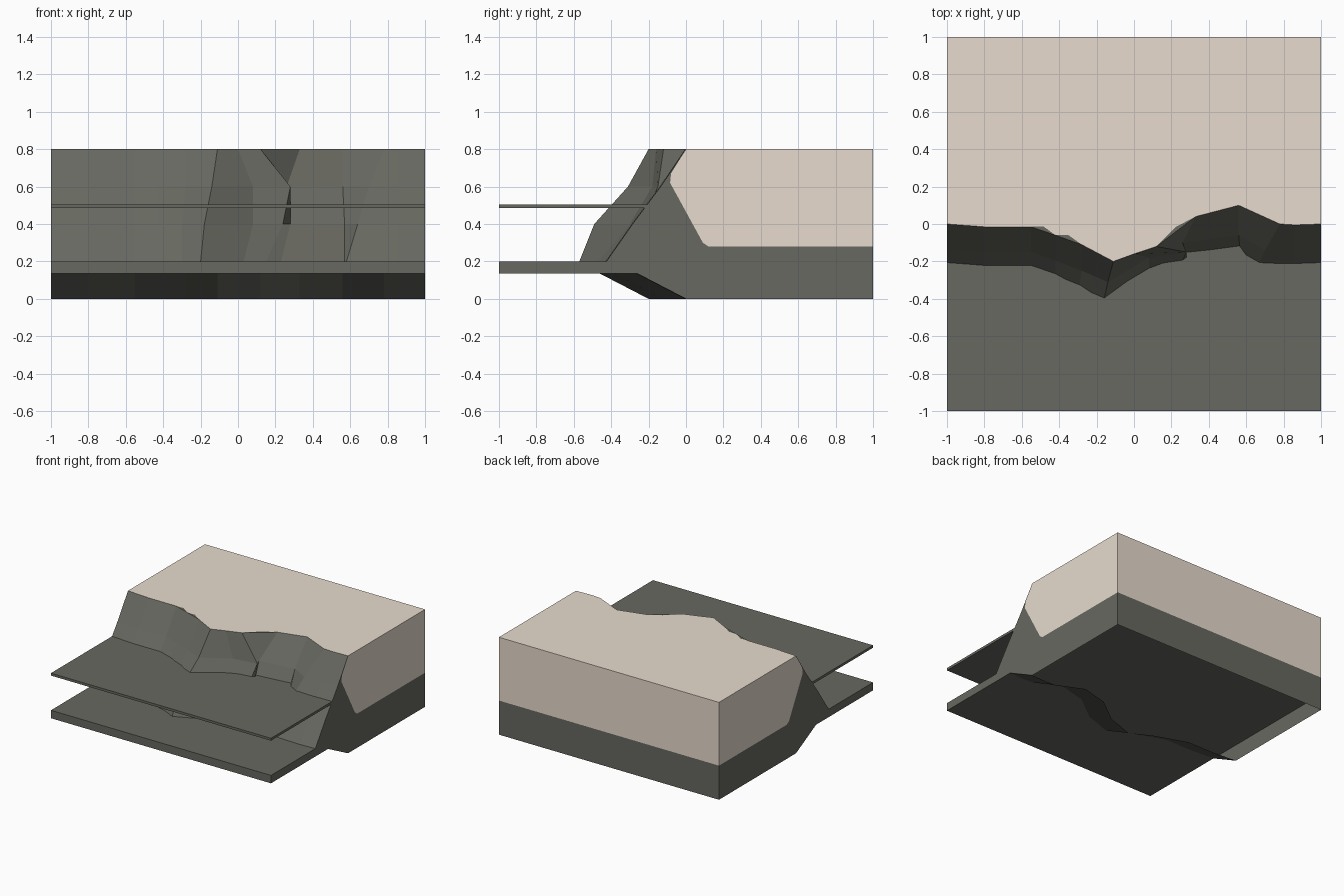
import bpy
import bmesh

default_cube = bpy.data.objects.get("Cube")
if default_cube:
    bpy.data.objects.remove(default_cube, do_unlink=True)


def make_material(name, color):
    material = bpy.data.materials.new(name)
    material.use_nodes = True
    material.diffuse_color = color
    shader = material.node_tree.nodes["Principled BSDF"]
    shader.inputs["Base Color"].default_value = color
    return material


stone = make_material("grey stone", (.135, .138, .116, 1))
sand = make_material("pale sand", (.8, .71, .615, 1))


def finish(bm, name, materials):
    bmesh.ops.recalc_face_normals(bm, faces=bm.faces)
    mesh = bpy.data.meshes.new(name)
    bm.to_mesh(mesh)
    bm.free()
    for material in materials:
        mesh.materials.append(material)
    item = bpy.data.objects.new(name, mesh)
    bpy.context.collection.objects.link(item)
    return item


def make_slab(name, back, bottom, top):
    bm = bmesh.new()
    bmesh.ops.create_cube(bm, size=1)
    for vert in bm.verts:
        vert.co.x *= 2
        vert.co.y = back if vert.co.y > 0 else -1
        vert.co.z = top if vert.co.z > 0 else bottom
    return finish(bm, name, [stone])


def plain_column(x, y):
    """Cliff section that leans out by the usual amount at each height."""
    return [(x, y), (x, y - .135), (x, y - .285), (x, y - .425)]


# Cliff face sections, from top to foot
columns = [
    plain_column(-1, 0),
    plain_column(-.8, -.015),
    plain_column(-.55, -.015),
    plain_column(-.42, -.06),
    [(-.28, -.11), (-.28, -.25), (-.3, -.41), (-.3, -.52)],
    [(-.11, -.2), (-.14, -.31), (-.18, -.49), (-.2, -.57)],
    [(0, -.16), (.08, -.18), (.08, -.3), (.03, -.47)],
    [(.12, -.12), (.28, -.15), (.24, -.24), (.15, -.43)],
    [(.33, .04), (.26, -.1), (.28, -.21), (.23, -.4)],
    [(.56, .1), (.56, -.06), (.57, -.18), (.57, -.38)],
    [(.78, 0), (.7, -.14), (.64, -.28), (.58, -.42)],
    plain_column(.86, -.005),
    plain_column(1, 0),
]
worn_spans = (2, 3, 7)  # stretches of the brim where stone shows on top

# Cliff body: a shell left open underneath
bm = bmesh.new()
rows = []
for column in columns:
    x, y = column[0]
    strip = [bm.verts.new((*point, z)) for point, z in zip(column, (.8, .6, .4, .2))]
    strip.append(bm.verts.new((x, y - .26, .135)))
    strip.append(bm.verts.new((x, y, 0)))
    rows.append(strip)

for left, right in zip(rows, rows[1:]):
    for i in range(len(left) - 1):
        bm.faces.new((left[i], left[i + 1], right[i + 1], right[i]))

# Back wall corners and end walls with the sand layer behind the stone
backs = []
for x, strip in ((-1, rows[0]), (1, rows[-1])):
    back = [bm.verts.new((x, 1, z)) for z in (.8, .28, 0)]
    seam = [bm.verts.new((x, y, z)) for y, z in
            ((-.08, .67), (-.085, .62), (.09, .3), (.12, .28))]
    sand_face = bm.faces.new([strip[0], *seam, back[1], back[0]])
    sand_face.material_index = 1
    bm.faces.new([*strip, back[2], back[1], *reversed(seam)])
    backs.append(back)

for i, layer in enumerate((1, 0)):
    wall = bm.faces.new((backs[0][i], backs[0][i + 1], backs[1][i + 1], backs[1][i]))
    wall.material_index = layer

# Plateau with slivers of stone along the worn brim
brim = []
for i, strip in enumerate(rows):
    brim.append(strip[0])
    if i in worn_spans:
        after = rows[i + 1][0]
        middle = (strip[0].co + after.co) / 2
        middle.y += .025
        inner = bm.verts.new(middle)
        bm.faces.new((strip[0], after, inner))
        brim.append(inner)
plateau = bm.faces.new(brim + [backs[1][0], backs[0][0]])
plateau.material_index = 1
finish(bm, "cliff_body", [stone, sand])

# River bed running under the whole cliff, and the thin sheet of water above it
make_slab("river_bed", 1, .135, .2)
make_slab("water_sheet", -.05, .485, .505)
